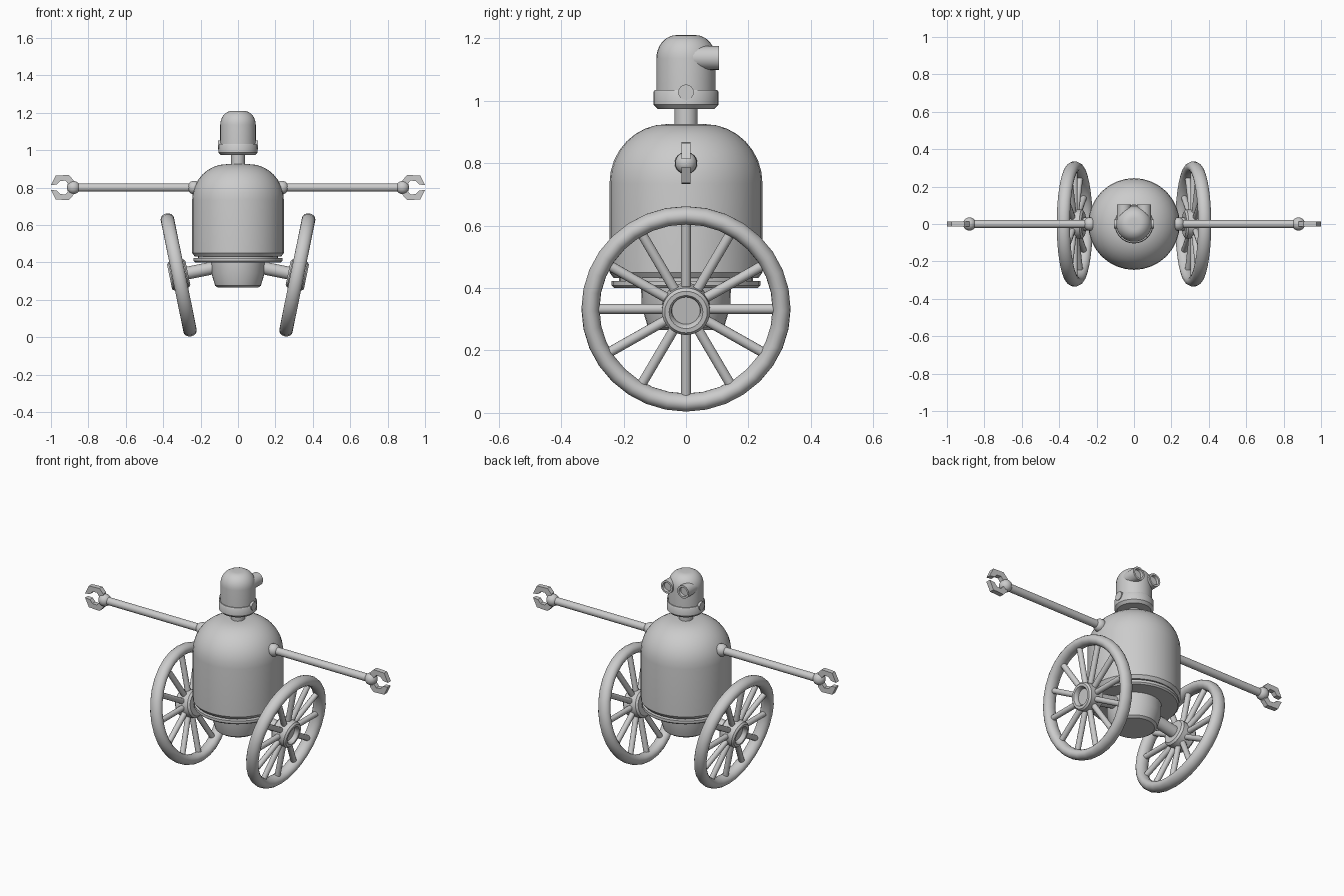
import bpy, bmesh
from math import pi, sin, cos, radians
from mathutils import Vector, Matrix

cube = bpy.data.objects.get("Cube")
if cube:
    bpy.data.objects.remove(cube, do_unlink=True)

grey = bpy.data.materials.new("plain_grey")
grey.use_nodes = True
colour = (0.6, 0.6, 0.6, 1)
grey.diffuse_color = colour
grey.node_tree.nodes["Principled BSDF"].inputs["Base Color"].default_value = colour


def finish(name, bm, matrix=Matrix(), angle=35):
    bmesh.ops.remove_doubles(bm, verts=bm.verts, dist=1e-5)
    bmesh.ops.recalc_face_normals(bm, faces=bm.faces)
    bm.transform(matrix)
    mesh = bpy.data.meshes.new(name)
    bm.to_mesh(mesh)
    bm.free()
    mesh.materials.append(grey)
    ob = bpy.data.objects.new(name, mesh)
    bpy.context.collection.objects.link(ob)
    bpy.ops.object.select_all(action='DESELECT')
    ob.select_set(True)
    bpy.context.view_layer.objects.active = ob
    bpy.ops.object.shade_smooth_by_angle(angle=radians(angle))
    return ob


def lathe(name, profile, matrix=Matrix(), steps=32):
    """Spin (radius, height) points about local z."""
    bm = bmesh.new()
    verts = [bm.verts.new((r, 0, z)) for r, z in profile]
    edges = [bm.edges.new(pair) for pair in zip(verts, verts[1:])]
    bmesh.ops.spin(bm, geom=verts + edges, axis=(0, 0, 1), cent=(0, 0, 0),
                   angle=2 * pi, steps=steps, use_merge=True)
    return finish(name, bm, matrix)


def rod(name, start, end, radius, steps=16):
    a, b = Vector(start), Vector(end)
    turn = (b - a).to_track_quat('Z', 'Y').to_matrix().to_4x4()
    h = (b - a).length
    return lathe(name, [(0, 0), (radius, 0), (radius, h), (0, h)],
                 Matrix.Translation(a) @ turn, steps)


def ball(name, centre, radius):
    bm = bmesh.new()
    bmesh.ops.create_uvsphere(bm, u_segments=20, v_segments=12, radius=radius)
    return finish(name, bm, Matrix.Translation(centre))


def plate(name, outline, thickness):
    """Extrude an (x, z) outline along y, centred on y = 0."""
    bm = bmesh.new()
    face = bm.faces.new([bm.verts.new((x, -thickness / 2, z)) for x, z in outline])
    ext = bmesh.ops.extrude_face_region(bm, geom=[face])["geom"]
    moved = [v for v in ext if isinstance(v, bmesh.types.BMVert)]
    bmesh.ops.translate(bm, verts=moved, vec=(0, thickness, 0))
    return finish(name, bm)


def dome(radius, flat, z0, z1):
    """Rounded shoulder from the wall up to a flat top."""
    arc = [i * pi / 16 for i in range(9)]
    return [(flat + (radius - flat) * cos(a), z0 + (z1 - z0) * sin(a)) for a in arc]


# Body, belt and lower bowl
lathe("body", [(0, 0.432), (0.232, 0.432), (0.245, 0.45)]
      + dome(0.245, 0.06, 0.735, 0.925) + [(0, 0.925)])
lathe("belt_core", [(0, 0.415), (0.215, 0.415), (0.215, 0.44), (0, 0.44)])
lathe("belt", [(0, 0.4), (0.23, 0.4), (0.238, 0.408), (0.238, 0.423), (0, 0.423)])
lathe("lower_bowl", [(0, 0.265), (0.108, 0.265), (0.122, 0.275), (0.142, 0.34),
                     (0.144, 0.405), (0, 0.405)])

# Neck and head
rod("neck", (0, 0, 0.91), (0, 0, 0.99), 0.037, 24)
lathe("head_collar", [(0, 0.973), (0.09, 0.973), (0.104, 0.987), (0.104, 1.028),
                      (0.1, 1.034), (0, 1.034)])
lathe("head", [(0, 1.02), (0.095, 1.02)] + dome(0.095, 0.03, 1.135, 1.21) + [(0, 1.21)])

for side, label in ((1, "left"), (-1, "right")):
    # Head: side knob and tubular eye with a recessed lens
    rod(label + "_head_knob", (side * 0.07, 0, 1.027), (side * 0.107, 0, 1.027), 0.025)
    eye_place = Matrix.Translation((side * 0.054, 0, 1.137)) @ Matrix.Rotation(-pi / 2, 4, 'X')
    lathe(label + "_eye", [(0, 0), (0.038, 0), (0.038, 0.105), (0.027, 0.105),
                           (0.025, 0.09), (0, 0.09)], eye_place, 24)

    # Arm with ball joints and a two-fingered claw
    ball(label + "_shoulder", (side * 0.235, 0, 0.8), 0.036)
    rod(label + "_arm", (side * 0.235, 0, 0.8), (side * 0.88, 0, 0.8), 0.022)
    ball(label + "_wrist", (side * 0.88, 0, 0.8), 0.035)
    finger = [(0.88, 0.02), (0.88, 0.04), (0.905, 0.067), (0.975, 0.064), (1.0, 0.013),
              (0.968, 0.016), (0.951, 0.035), (0.922, 0.037), (0.905, 0.015)]
    for up, end in ((1, "upper"), (-1, "lower")):
        plate(f"{label}_{end}_finger", [(side * x, 0.8 + up * z) for x, z in finger], 0.028)

    # Wheel frame: local z points outward along the leaning axle
    lean = radians(11.5)
    out = Vector((side * cos(lean), 0, -sin(lean)))
    up_dir = Vector((side * sin(lean), 0, cos(lean)))
    across = up_dir.cross(out)
    centre = Vector((side * 0.317, 0, 0.333))
    frame = Matrix((across, up_dir, out)).transposed().to_4x4()
    frame = Matrix.Translation(centre) @ frame

    lathe(label + "_wheel_rim",
          [(0.306 + 0.029 * cos(i * pi / 8), 0.036 * sin(i * pi / 8)) for i in range(17)], frame)
    lathe(label + "_wheel_hub",
          [(0, -0.05), (0.066, -0.05), (0.077, -0.04), (0.077, 0.04), (0.068, 0.05),
           (0.054, 0.05), (0.047, 0.042), (0.045, 0.025), (0, 0.025)], frame)
    for i in range(12):
        a = i * pi / 6
        ray = Vector((cos(a), sin(a), 0))
        rod(f"{label}_spoke_{i + 1}", frame @ (ray * 0.06), frame @ (ray * 0.3), 0.016, 12)
    rod(label + "_axle", centre, centre - out * 0.26, 0.034, 20)
